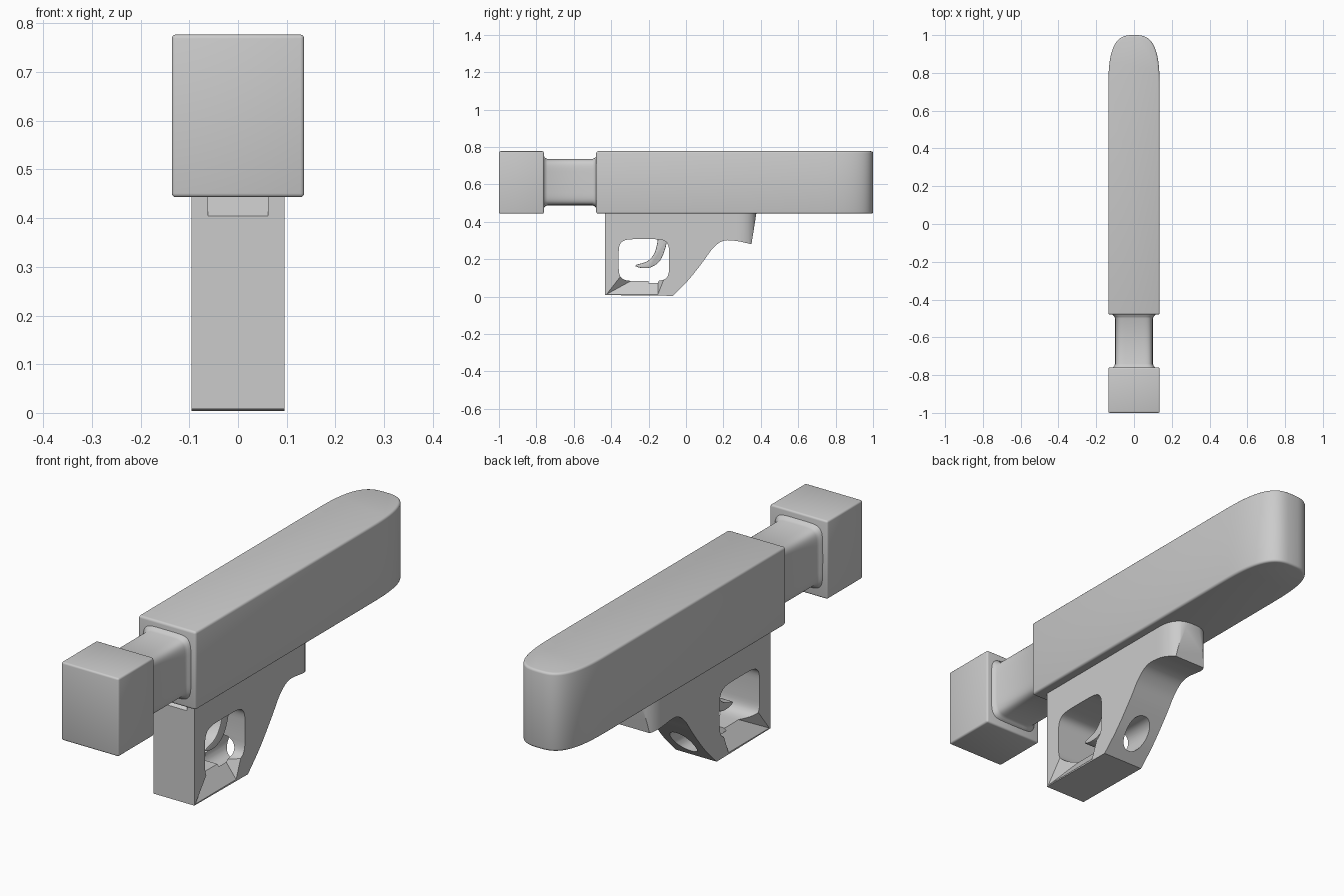
import bpy, bmesh
from math import sin, cos, pi, radians
from mathutils import Vector

if "Cube" in bpy.data.objects:
    bpy.data.objects.remove(bpy.data.objects["Cube"])


def finish(name, bm):
    bmesh.ops.recalc_face_normals(bm, faces=bm.faces)
    mesh = bpy.data.meshes.new(name)
    bm.to_mesh(mesh)
    bm.free()
    ob = bpy.data.objects.new(name, mesh)
    bpy.context.collection.objects.link(ob)
    return ob


def prism(name, pts, axis, lo, hi):
    """Extrude a 2D outline along x (pts are y,z), y (x,z) or z (x,y)."""
    bm = bmesh.new()
    vs = []
    for p in pts:
        co = list(p)
        co.insert(axis, lo)
        vs.append(bm.verts.new(co))
    face = bm.faces.new(vs)
    ext = bmesh.ops.extrude_face_region(bm, geom=[face])
    move = Vector((0, 0, 0))
    move[axis] = hi - lo
    bmesh.ops.translate(bm, vec=move, verts=[g for g in ext["geom"] if isinstance(g, bmesh.types.BMVert)])
    return finish(name, bm)


def hull(name, pts):
    bm = bmesh.new()
    for p in pts:
        bm.verts.new(p)
    bmesh.ops.convex_hull(bm, input=bm.verts)
    return finish(name, bm)


def spow(v, e):
    return abs(v) ** e * (1 if v >= 0 else -1)


def superellipse(cx, cy, rx, ry, n, count=48, start=0, span=2 * pi):
    steps = count if span >= 2 * pi - 1e-6 else count - 1
    return [(cx + rx * spow(cos(start + span * i / steps), 2 / n),
             cy + ry * spow(sin(start + span * i / steps), 2 / n)) for i in range(count)]


def smooth(pts, n=6):
    """Catmull-Rom curve through the points."""
    p = [Vector(q) for q in pts]
    p = [2 * p[0] - p[1]] + p + [2 * p[-1] - p[-2]]
    out = []
    for i in range(1, len(p) - 2):
        a, b, c, d = p[i - 1:i + 3]
        for k in range(n):
            t = k / n
            out.append(0.5 * (2 * b + (c - a) * t + (2 * a - 5 * b + 4 * c - d) * t * t
                              + (3 * b - a - 3 * c + d) * t ** 3))
    return [tuple(v) for v in out] + [tuple(pts[-1])]


def apply_all(ob):
    bpy.context.view_layer.objects.active = ob
    for m in list(ob.modifiers):
        bpy.ops.object.modifier_apply(modifier=m.name)


def boolean(ob, cutter, op="DIFFERENCE"):
    cutter.hide_render = True
    m = ob.modifiers.new("cut", "BOOLEAN")
    m.operation, m.object, m.solver = op, cutter, "EXACT"
    apply_all(ob)
    bpy.data.objects.remove(cutter)


def bevel(ob, width, segments=3):
    m = ob.modifiers.new("bevel", "BEVEL")
    m.width, m.segments, m.limit_method, m.angle_limit = width, segments, "ANGLE", radians(50)
    apply_all(ob)


def shade(ob, angle=35):
    bpy.ops.object.select_all(action="DESELECT")
    ob.select_set(True)
    bpy.context.view_layer.objects.active = ob
    bpy.ops.object.shade_smooth_by_angle(angle=radians(angle))


# Long main body, rounded in plan at the rear
W = 0.136
plan = [(-W, -0.48), (W, -0.48)] + superellipse(0, 0.7, W, 0.3, 3, 41, 0, pi)
body = prism("main_body", plan, 2, 0.443, 0.777)
bevel(body, 0.01)
shade(body)

# Front block
block = prism("front_block", [(-W, 0.443), (W, 0.443), (W, 0.777), (-W, 0.777)], 1, -1.0, -0.76)
bevel(block, 0.008)
shade(block)

# Neck with small flares where it meets the blocks
bm = bmesh.new()
rings = []
for y, grow in ((-0.78, 0.016), (-0.76, 0.014), (-0.752, 0.005), (-0.74, 0),
                (-0.5, 0), (-0.488, 0.005), (-0.48, 0.014), (-0.46, 0.016)):
    rings.append([bm.verts.new((x, y, z)) for x, z in
                  superellipse(0, 0.612, 0.1 + grow, 0.124 + grow, 6, 64)])
for a, b in zip(rings, rings[1:]):
    for i in range(64):
        j = (i + 1) % 64
        bm.faces.new((a[i], a[j], b[j], b[i]))
bm.faces.new(rings[0])
bm.faces.new(rings[-1])
shade(finish("neck", bm), 50)

# Grip frame: side profile limited by a plan with a rounded rear
G = 0.096
rear = smooth([(-0.07, 0.004), (0.01, 0.085), (0.09, 0.185), (0.145, 0.26),
               (0.2, 0.298), (0.27, 0.297), (0.35, 0.28)])
frame = prism("grip_frame", [(-0.432, 0.45), (-0.432, 0.008)] + rear + [(0.377, 0.45)], 0, -0.15, 0.15)
limit = [(-G, -0.6), (G, -0.6)] + superellipse(0, 0.26, G, 0.116, 2.6, 31, 0, pi)
boolean(frame, prism("plan_limit", limit, 2, -0.1, 0.6), "INTERSECT")

# Finger opening, rear oval opening and front top relief
boolean(frame, prism("finger_cutter", superellipse(-0.225, 0.195, 0.135, 0.112, 5, 56), 0, -0.3, 0.3))
boolean(frame, prism("oval_cutter", superellipse(0, 0.095, 0.052, 0.058, 2.2, 36), 1, -0.2, 0.2))
boolean(frame, hull("relief_cutter", [(x, y, z) for x in (-0.062, 0.062)
                                      for y, z in ((-0.45, 0.39), (-0.45, 0.46), (-0.36, 0.46))]))

# Slanted sides along the lower guard bar
for s in (1, -1):
    boolean(frame, hull("bar_cutter", [
        (s * G * 1.001, -0.425, 0.012), (s * G * 1.001, -0.15, 0.012),
        (s * 0.11, -0.36, 0.12), (s * 0.11, -0.1, 0.12),
        (s * 0.04, -0.29, 0.086), (s * 0.04, -0.15, 0.086)]))
shade(frame)

# Curved trigger
outer = smooth([(-0.10, 0.315), (-0.11, 0.26), (-0.14, 0.19), (-0.19, 0.156), (-0.24, 0.153), (-0.272, 0.163)])
inner = smooth([(-0.265, 0.17), (-0.205, 0.19), (-0.17, 0.23), (-0.155, 0.28), (-0.15, 0.315)])
trigger = prism("trigger", outer + inner, 0, -0.035, 0.035)
bevel(trigger, 0.004, 2)
shade(trigger)
